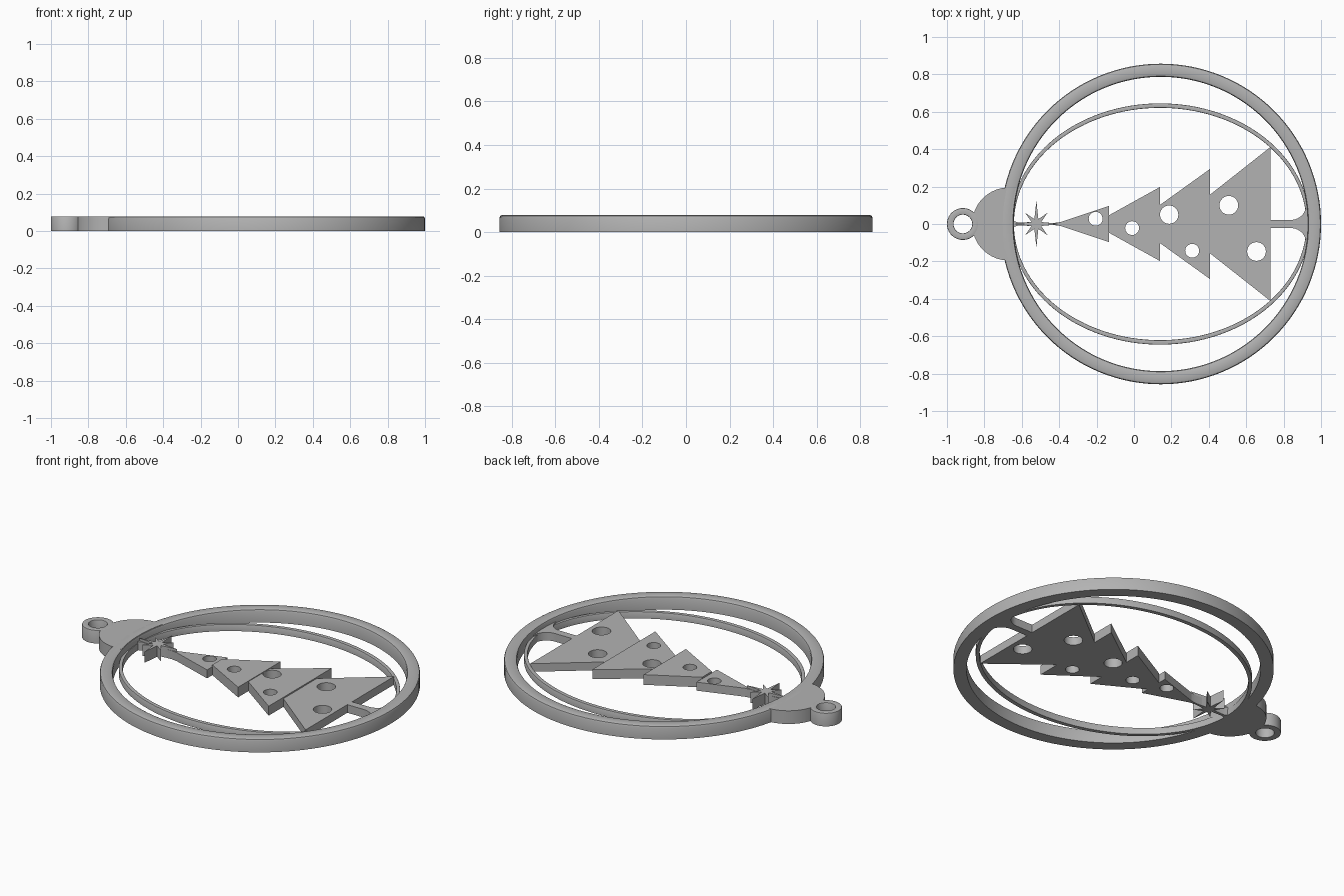
import bpy, bmesh
from math import sin, cos, pi, radians

cube = bpy.data.objects.get("Cube")
if cube:
    bpy.data.objects.remove(cube)

grey = bpy.data.materials.new("grey")
grey.use_nodes = True
grey.diffuse_color = (0.45, 0.45, 0.45, 1)
grey.node_tree.nodes["Principled BSDF"].inputs["Base Color"].default_value = grey.diffuse_color

THICK = 0.078
RING_X, RING_R, RING_IN = 0.143, 0.857, 0.787


def finish(bm, name):
    bmesh.ops.recalc_face_normals(bm, faces=bm.faces)
    mesh = bpy.data.meshes.new(name)
    bm.to_mesh(mesh)
    bm.free()
    mesh.materials.append(grey)
    obj = bpy.data.objects.new(name, mesh)
    bpy.context.collection.objects.link(obj)
    bpy.ops.object.select_all(action='DESELECT')
    obj.select_set(True)
    bpy.context.view_layer.objects.active = obj
    bpy.ops.object.shade_smooth_by_angle(angle=radians(30))


def arc(cx, cy, r, start, end, n):
    angles = [radians(start + (end - start) * i / n) for i in range(n + 1)]
    return [(cx + r * cos(a), cy + r * sin(a)) for a in angles]


def band(name, cx, outer, inner, height, bevel, n=128):
    """Closed oval band; outer and inner are (x, y) radii, top edges chamfered."""
    bm = bmesh.new()
    width = outer[0] - inner[0]
    k = bevel / width
    profile = [(0, 0), (0, height - bevel), (k * .3, height - bevel * .3), (k, height),
               (1 - k, height), (1 - k * .3, height - bevel * .3), (1, height - bevel), (1, 0)]
    rows = []
    for i in range(n):
        a = 2 * pi * i / n
        rows.append([bm.verts.new((cx + (outer[0] + (inner[0] - outer[0]) * t) * cos(a),
                                   (outer[1] + (inner[1] - outer[1]) * t) * sin(a), z))
                     for t, z in profile])
    for i in range(n):
        p, q = rows[i], rows[(i + 1) % n]
        for j in range(len(profile)):
            m = (j + 1) % len(profile)
            bm.faces.new((p[j], p[m], q[m], q[j]))
    finish(bm, name)


def plate(name, outline, height, holes=()):
    """Flat outline with round holes, extruded up from the ground."""
    bm = bmesh.new()
    edges = []
    for loop in [outline] + [arc(x, y, r, 0, 360, 32)[:-1] for x, y, r in holes]:
        vs = [bm.verts.new((x, y, 0)) for x, y in loop]
        edges += [bm.edges.new((vs[i - 1], vs[i])) for i in range(len(vs))]
    bmesh.ops.triangle_fill(bm, edges=edges, use_beauty=True, use_dissolve=False)
    ext = bmesh.ops.extrude_face_region(bm, geom=bm.faces[:], use_keep_orig=True)
    top = [v for v in ext["geom"] if isinstance(v, bmesh.types.BMVert)]
    bmesh.ops.translate(bm, verts=top, vec=(0, 0, height))
    finish(bm, name)


def mirrored(half):
    return half + [(x, -y) for x, y in reversed(half)]


# Frame, inner oval and hanging loop
band("outer_ring", RING_X, (RING_R, RING_R), (RING_IN, RING_IN), THICK, 0.012)
band("inner_oval", 0.14, (0.80, 0.645), (0.782, 0.621), 0.04, 0.003)
band("hanging_loop", -0.915, (0.085, 0.085), (0.05, 0.05), THICK, 0.004, 48)

# Cap, cut off inside the ring band
cap_edge = arc(RING_X, 0, 0.793, 194.2, 165.8, 16)
plate("cap", arc(-0.67, 0, 0.195, 90, 270, 40) + cap_edge, THICK)

# Tree tiers: start x, end x, half widths, height, holes
tiers = [
    (-0.40, -0.135, 0.008, 0.096, 0.050, [(-0.205, 0.028, 0.037)]),
    (-0.137, 0.139, 0.045, 0.198, 0.060, [(-0.01, -0.022, 0.037)]),
    (0.136, 0.406, 0.10, 0.294, 0.056, [(0.188, 0.05, 0.049), (0.311, -0.143, 0.037)]),
    (0.404, 0.73, 0.155, 0.412, 0.048, [(0.507, 0.1, 0.05), (0.655, -0.147, 0.05)]),
]
for i, (x0, x1, w0, w1, h, holes) in enumerate(tiers):
    plate(f"tree_tier_{i + 1}", mirrored([(x0, w0), (x1, w1)]), h, holes)

# Trunk flaring into the ring
flare = arc(0.84, 0.102, 0.08, -90, 0, 10)
plate("trunk", mirrored([(0.725, 0.022)] + flare + [(0.935, 0.12), (0.96, 0.0001)]), 0.048)

# Eight-pointed star joining cap and tree tip
star = []
for i in range(16):
    r = 0.028 if i % 2 else (0.125 if i % 4 == 0 else 0.085)
    star.append((-0.522 + r * cos(pi * i / 8), r * sin(pi * i / 8)))
plate("star", star, 0.065)
plate("star_stem_tree", mirrored([(-0.50, 0.010), (-0.43, 0.005), (-0.39, 0.011)]), 0.05)
plate("star_stem_cap", mirrored([(-0.66, 0.022), (-0.62, 0.008), (-0.55, 0.010)]), 0.05)
